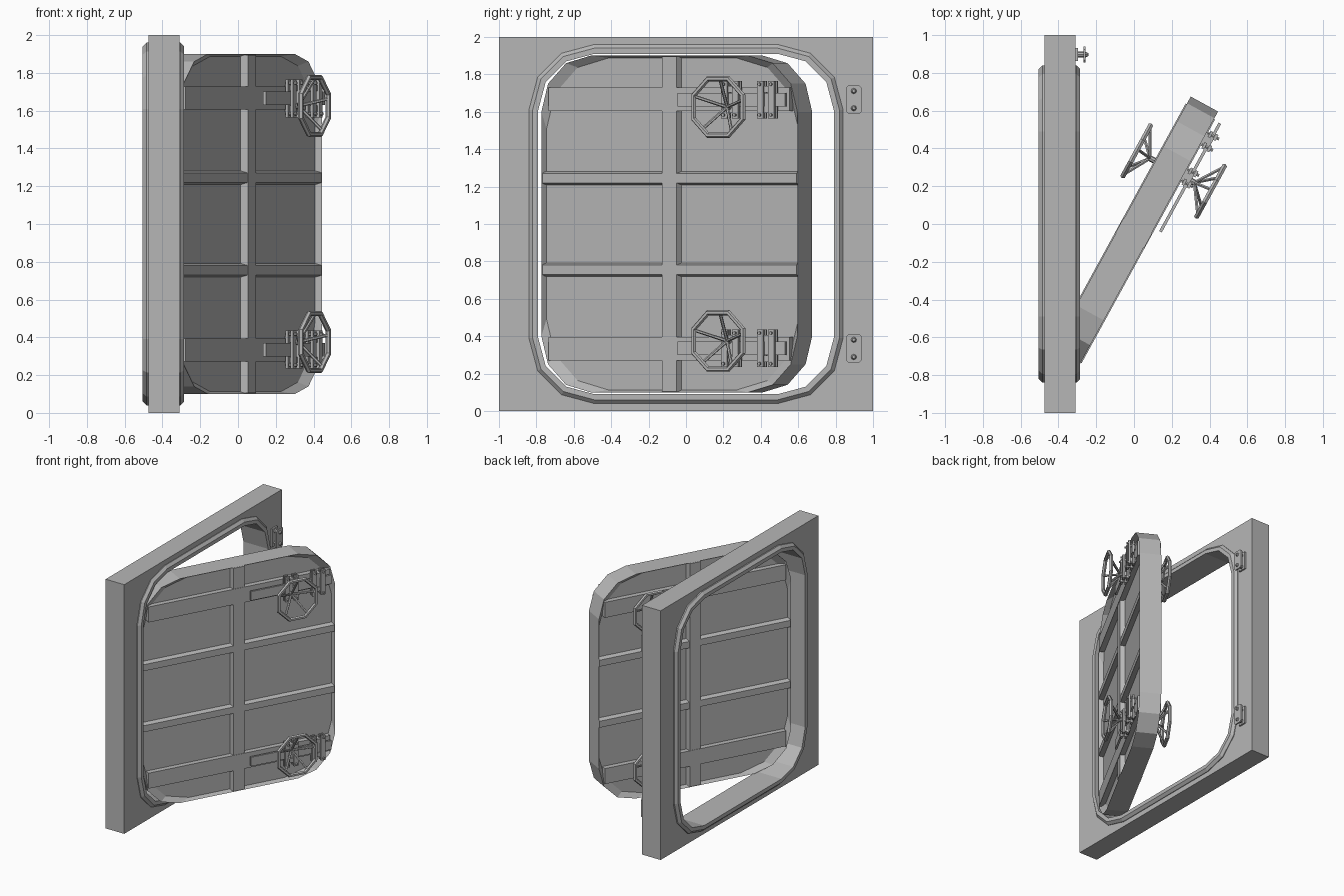
import bpy, bmesh, math
from mathutils import Matrix, Vector

if "Cube" in bpy.data.objects:
    bpy.data.objects.remove(bpy.data.objects["Cube"])

steel = bpy.data.materials.new("grey_steel")
steel.diffuse_color = (0.47, 0.47, 0.47, 1)
steel.use_nodes = True
steel.node_tree.nodes["Principled BSDF"].inputs["Base Color"].default_value = steel.diffuse_color

# door frame of reference: x = outward normal, y = along the door from the hinge
DOOR = Matrix.Translation((-0.304, -0.773, 0)) @ Matrix.Rotation(math.radians(-28.7), 4, 'Z')
WORLD = Matrix.Identity(4)
W, T = 1.56, 0.165          # door width and thickness


def finish(bm, name, matrix):
    bmesh.ops.recalc_face_normals(bm, faces=bm.faces)
    mesh = bpy.data.meshes.new(name)
    bm.to_mesh(mesh)
    bm.free()
    mesh.materials.append(steel)
    ob = bpy.data.objects.new(name, mesh)
    ob.matrix_world = matrix
    bpy.context.collection.objects.link(ob)
    return ob


def rounded(x, hy, hz, r, cy=0.0, cz=1.0):
    """Rectangle in the yz plane with three-sided corners."""
    pts = []
    for q, (sy, sz) in enumerate(((1, 1), (-1, 1), (-1, -1), (1, -1))):
        for k in range(4):
            a = math.radians(90 * q + 30 * k)
            pts.append((x, cy + sy * (hy - r) + r * math.cos(a), cz + sz * (hz - r) + r * math.sin(a)))
    return pts


def square(x, h, inner):
    """Square loop with one point for each point of the rounded loop."""
    pts = []
    for i, p in enumerate(inner):
        y, z = math.copysign(h, p[1]), math.copysign(h, p[2] - 1)
        if i % 4 in (0, 3):
            if (i % 4 == 0) == (i // 4 % 2 == 0):
                z = p[2] - 1
            else:
                y = p[1]
        pts.append((x, y, 1 + z))
    return pts


def loft(bm, loops, ring=False):
    vs = [[bm.verts.new(p) for p in l] for l in loops]
    n = len(vs[0])
    for a, b in zip(vs, vs[1:] + (vs[:1] if ring else [])):
        for i in range(n):
            bm.faces.new((a[i], a[(i + 1) % n], b[(i + 1) % n], b[i]))
    if not ring:
        bm.faces.new(vs[0])
        bm.faces.new(vs[-1])


def box(bm, x, y, z, cx=0.0, cy=0.0, cz=0.0):
    """Box from ranges; cy, cz pull in the sides of the +x face."""
    def loop(xx, dy, dz):
        return [(xx, y[0] + dy, z[0] + dz), (xx, y[1] - dy, z[0] + dz),
                (xx, y[1] - dy, z[1] - dz), (xx, y[0] + dy, z[1] - dz)]
    loft(bm, [loop(x[0], 0, 0), loop(x[1], cy, cz)])


def rod(bm, a, b, r1, r2=None, seg=6):
    a, b = Vector(a), Vector(b)
    d = b - a
    m = Matrix.Translation((a + b) / 2) @ d.to_track_quat('Z', 'Y').to_matrix().to_4x4()
    bmesh.ops.create_cone(bm, cap_ends=True, segments=seg, radius1=r1,
                          radius2=r1 if r2 is None else r2, depth=d.length, matrix=m)


# square wall frame with rounded opening
bm = bmesh.new()
f, b = rounded(-0.31, 0.80, 0.92, 0.31), rounded(-0.475, 0.80, 0.92, 0.31)
loft(bm, [f, square(-0.31, 1, f), square(-0.475, 1, b), b], ring=True)
bmesh.ops.remove_doubles(bm, verts=bm.verts, dist=1e-5)
finish(bm, "wall_frame", WORLD)

# raised rim lining the opening on both sides
bm = bmesh.new()
section = ((-0.285, 0.0), (-0.285, 0.03), (-0.305, 0.05), (-0.485, 0.05), (-0.505, 0.03), (-0.505, 0.0))
loft(bm, [rounded(x, 0.79 + o, 0.91 + o, 0.30 + o) for x, o in section], ring=True)
finish(bm, "opening_rim", WORLD)

# door slab, dished on both faces
bm = bmesh.new()
D = 0.035
loft(bm, [rounded(-D, W / 2 - 0.012, 0.888, 0.38, W / 2), rounded(0, W / 2, 0.90, 0.30, W / 2),
          rounded(-T, W / 2, 0.90, 0.30, W / 2), rounded(D - T, W / 2 - 0.012, 0.888, 0.38, W / 2)])
finish(bm, "door_slab", DOOR)

# ribs and straps on both faces
bm = bmesh.new()
for x0, x1 in ((-D - 0.005, 0.0), (D - T + 0.005, -T)):
    out = 0.003 if x1 == 0 else -0.003
    box(bm, (x0, x1 + out), (W / 2 - 0.056, W / 2 + 0.056), (0.105, 1.895), cy=0.012)
    for s in (-1, 1):
        zc = 1 + s * 0.245
        box(bm, (x0, x1), (0.006, W - 0.006), (zc - 0.038, zc + 0.038), cz=0.012)
        zc = 1 + s * 0.667
        box(bm, (x0, x1 + 2 * out), (0.045, W - 0.045), (zc - 0.062, zc + 0.062))
finish(bm, "door_ribs", DOOR)


# spoked hand wheel: dish-shaped, hub near the door, octagonal rim further out
def hand_wheel(name, y, z, foot, hub, rim):
    bm = bmesh.new()
    R, r, n = 0.163, 0.015, 8
    loops = []
    for i in range(n):
        a = math.tau * (i + 0.5) / n
        loop = []
        for k in range(6):
            t = math.tau * k / 6
            q = R + r * math.cos(t)
            loop.append((rim + r * math.sin(t), y + q * math.cos(a), z + q * math.sin(a)))
        loops.append(loop)
    loft(bm, loops, ring=True)
    rod(bm, (foot, y, z), (hub, y, z), 0.016, seg=8)
    for i in range(5):
        a = math.tau * i / 5 + 0.25
        rod(bm, (hub * 0.9 + foot * 0.1, y, z),
            (rim, y + 0.152 * math.cos(a), z + 0.152 * math.sin(a)), 0.009)
    finish(bm, name, DOOR)


for s, label in ((1, "upper"), (-1, "lower")):
    zc = 1 + s * 0.665
    wz = 1 + s * 0.625
    hand_wheel(label + "_outer_wheel", 1.17, wz, 0.0, 0.078, 0.168)
    hand_wheel(label + "_inner_wheel", 1.17, wz, -T, -T - 0.035, -T - 0.113)

    # sliding lock bar
    bm = bmesh.new()
    box(bm, (0.030, 0.046), (0.855, 1.51), (zc - 0.036, zc + 0.036))
    finish(bm, label + "_lock_bar", DOOR)

    # two guides holding the bar: feet, bridge strips and bolts
    bm = bmesh.new()
    for yc in (1.18, 1.40):
        for e in (-1, 1):
            fz = sorted((zc + e * 0.038, zc + e * 0.072))
            box(bm, (0.0, 0.05), (yc - 0.035, yc + 0.035), fz)
            ys = sorted((yc + e * 0.016, yc + e * 0.052))
            box(bm, (0.046, 0.062), ys, (zc - 0.10, zc + 0.10))
            box(bm, (0.016, 0.03), ys, (zc - 0.10, zc + 0.10))
            for g in (-1, 1):
                p = (yc + e * 0.034, zc + g * 0.082)
                rod(bm, (0.008, *p), (0.074, *p), 0.009)
    finish(bm, label + "_bar_guides", DOOR)

    # catch on the frame: base plate, posts, keeper plate and bolt heads
    bm = bmesh.new()
    yc = 0.897
    box(bm, (-0.312, -0.297), (yc - 0.034, yc + 0.034), (zc - 0.072, zc + 0.072))
    k0, k1 = [[(x, yc + a * 0.042 - (0.014 * a if i % 2 else 0), zc + c * 0.077 - (0 if i % 2 else 0.014 * c))
               for i, (a, c) in enumerate(((1, 1), (1, 1), (-1, 1), (-1, 1), (-1, -1), (-1, -1), (1, -1), (1, -1)))]
              for x in (-0.268, -0.256)]
    order = (0, 1, 3, 2, 4, 5, 7, 6)
    loft(bm, [[k0[i] for i in order], [k1[i] for i in order]])
    for g in (-1, 1):
        z = zc + g * 0.046
        rod(bm, (-0.30, yc, z), (-0.262, yc, z), 0.016, seg=8)
        rod(bm, (-0.258, yc, z), (-0.242, yc, z), 0.016, 0.008, seg=8)
    finish(bm, label + "_frame_catch", WORLD)
